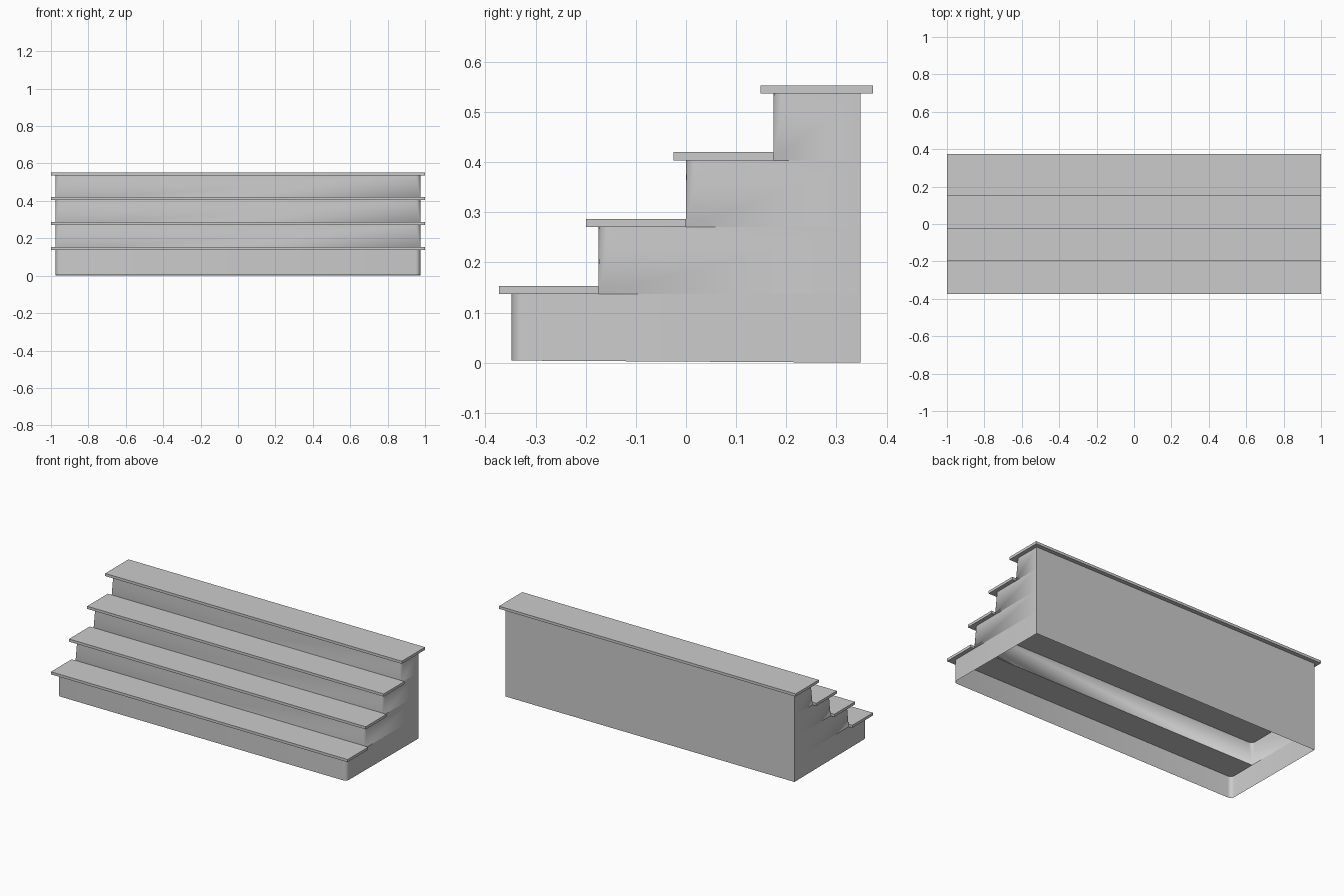
import bpy, bmesh
from math import sin, cos, pi, radians

cube = bpy.data.objects.get("Cube")
if cube:
    bpy.data.objects.remove(cube)

STEPS = 4
RUN, RISE = 0.174, 0.1333        # spacing of the steps
HALF_W, HALF_D = 0.975, 0.348    # wall shell
TREAD_T, LIP = 0.016, 0.025
FIRST_Z = 0.137                  # underside of the lowest tread
R, SEG = 0.025, 4                # rounding of the front corners

grey = bpy.data.materials.new("light grey")
grey.use_nodes = True
grey.diffuse_color = (0.6, 0.6, 0.6, 1)
grey.node_tree.nodes["Principled BSDF"].inputs["Base Color"].default_value = (0.6, 0.6, 0.6, 1)


def make_object(name, bm):
    mesh = bpy.data.meshes.new(name)
    bm.to_mesh(mesh)
    bm.free()
    mesh.materials.append(grey)
    obj = bpy.data.objects.new(name, mesh)
    bpy.context.collection.objects.link(obj)
    return obj


def outline(front, r):
    """Closed plan of one level, with front corners of radius r."""
    arc = [i / SEG * pi / 2 for i in range(SEG + 1)]
    right = [(HALF_W - r + r * sin(a), front + r - r * cos(a)) for a in arc]
    left = [(-x, y) for x, y in reversed(right)]
    return left + right + [(HALF_W, HALF_D), (-HALF_W, HALF_D)]


# Hollow shell, open below: the upper risers taper from square to rounded corners
bm = bmesh.new()
for i in range(STEPS):
    front = -HALF_D + i * RUN
    top = FIRST_Z + i * RISE
    low = [bm.verts.new((x, y, top - RISE if i else (0.004 if y < 0 else 0)))
           for x, y in outline(front, 0 if i else R)]
    high = [bm.verts.new((x, y, top)) for x, y in outline(front, R)]
    for j in range(len(low)):
        k = (j + 1) % len(low)
        bm.faces.new((low[j], low[k], high[k], high[j]))
bmesh.ops.remove_doubles(bm, verts=bm.verts, dist=0.0001)
shell = make_object("stair_shell", bm)
bpy.ops.object.select_all(action="DESELECT")
shell.select_set(True)
bpy.context.view_layer.objects.active = shell
bpy.ops.object.shade_smooth_by_angle(angle=radians(40))

# Overhanging treads, each ending at the next riser
for i in range(STEPS):
    front = -HALF_D + i * RUN - LIP
    back = HALF_D + LIP if i == STEPS - 1 else -HALF_D + (i + 1) * RUN
    bm = bmesh.new()
    bmesh.ops.create_cube(bm, size=1)
    bmesh.ops.scale(bm, verts=bm.verts, vec=(2, back - front, TREAD_T))
    bmesh.ops.translate(bm, verts=bm.verts, vec=(
        0, (front + back) / 2, FIRST_Z + i * RISE + TREAD_T / 2))
    make_object(f"tread_{i + 1}", bm)
